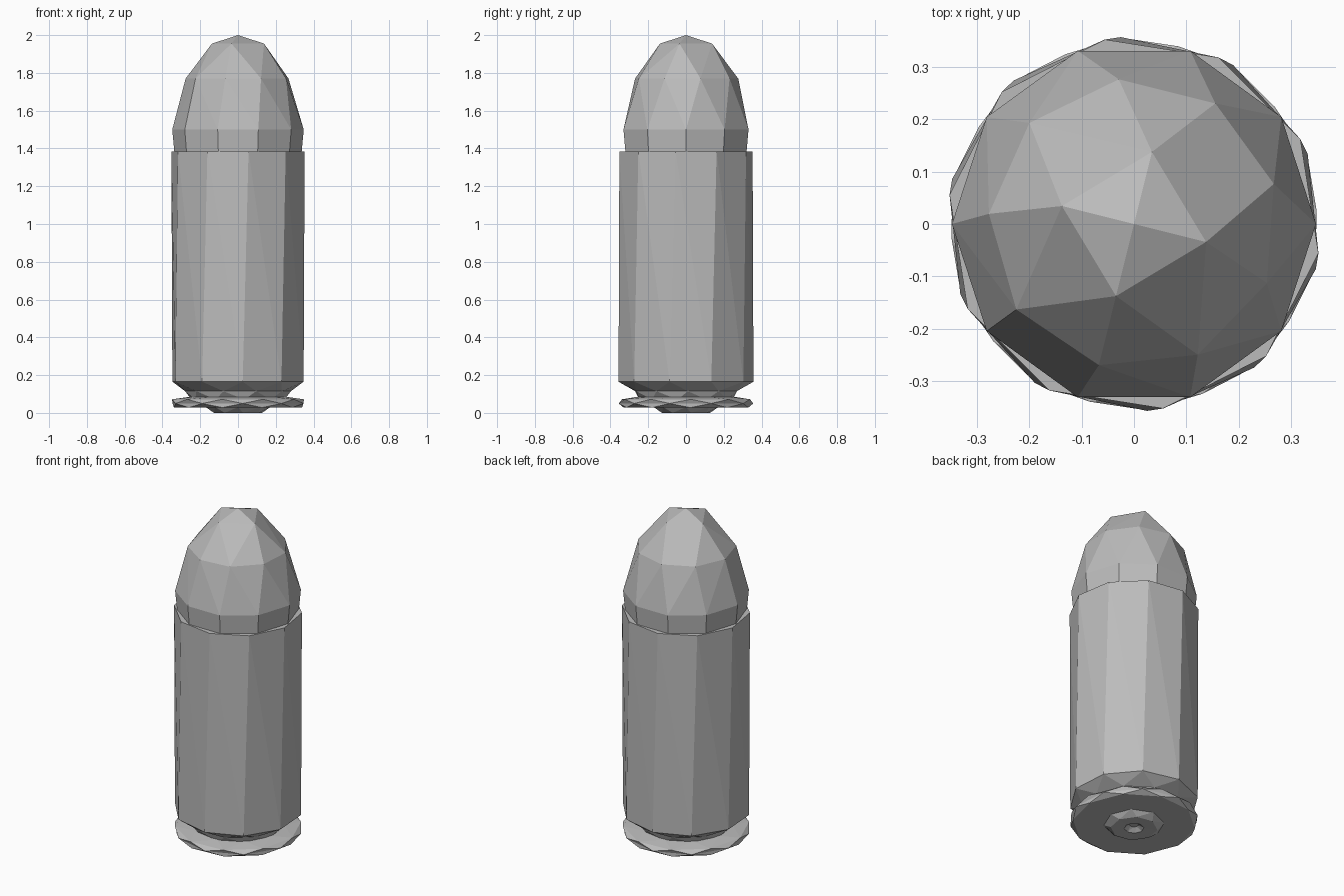
import bpy, bmesh, math

cube = bpy.data.objects.get("Cube")
if cube:
    bpy.data.objects.remove(cube)

metal = bpy.data.materials.new("grey metal")
metal.use_nodes = True
GREY = (0.5, 0.5, 0.5, 1)
metal.diffuse_color = GREY
metal.node_tree.nodes["Principled BSDF"].inputs["Base Color"].default_value = GREY


def ring(bm, count, radius, z, phase):
    """Add one polygon ring of vertices; phase is in degrees."""
    verts = []
    for i in range(count):
        a = math.radians(phase) + math.tau * i / count
        verts.append(bm.verts.new((radius * math.cos(a), radius * math.sin(a), z)))
    return verts


def finish(bm, name):
    bmesh.ops.recalc_face_normals(bm, faces=bm.faces)
    mesh = bpy.data.meshes.new(name)
    bm.to_mesh(mesh)
    bm.free()
    mesh.materials.append(metal)
    obj = bpy.data.objects.new(name, mesh)
    bpy.context.collection.objects.link(obj)
    return obj


def turned_part(name, count, profile):
    """Triangulated lathe: profile rows are radius, z, phase."""
    bm = bmesh.new()
    rings = [ring(bm, count, *row) for row in profile]
    for k in range(len(rings) - 1):
        low, high = rings[k], rings[k + 1]
        twist = profile[k + 1][2] - profile[k][2]
        for i in range(count):
            j = (i + 1) % count
            if twist >= 0:
                bm.faces.new((low[i], low[j], high[i]))
                bm.faces.new((low[j], high[j], high[i]))
            else:
                bm.faces.new((low[i], low[j], high[j]))
                bm.faces.new((low[i], high[j], high[i]))
    bm.faces.new(rings[0])
    bm.faces.new(rings[-1])
    return finish(bm, name)


def domed_part(name, rows, tip):
    """Convex faceted dome: rows are count, radius, z, phase."""
    bm = bmesh.new()
    for row in rows:
        ring(bm, *row)
    bm.verts.new((0, 0, tip))
    bmesh.ops.convex_hull(bm, input=bm.verts)
    return finish(bm, name)


# Rim, extractor groove and straight case wall
turned_part("case_rim", 10, [
    (0.34, 0.028, 4), (0.357, 0.05, -14), (0.35, 0.072, 4), (0.26, 0.085, -10)])
turned_part("case_body", 10, [
    (0.25, 0.07, -10), (0.28, 0.115, 2),
    (0.358, 0.165, -14), (0.357, 1.385, -9)])

# Faceted projectile
domed_part("projectile", [
    (10, 0.335, 1.36, 0), (10, 0.348, 1.50, 0),
    (9, 0.278, 1.77, 16), (4, 0.142, 1.955, -14)], 2.0)

# Primer with a small centre dimple
turned_part("primer", 8, [
    (0.17, 0.03, 0), (0.13, 0.0, 12), (0.055, 0.002, 0), (0.025, 0.024, 15)])
